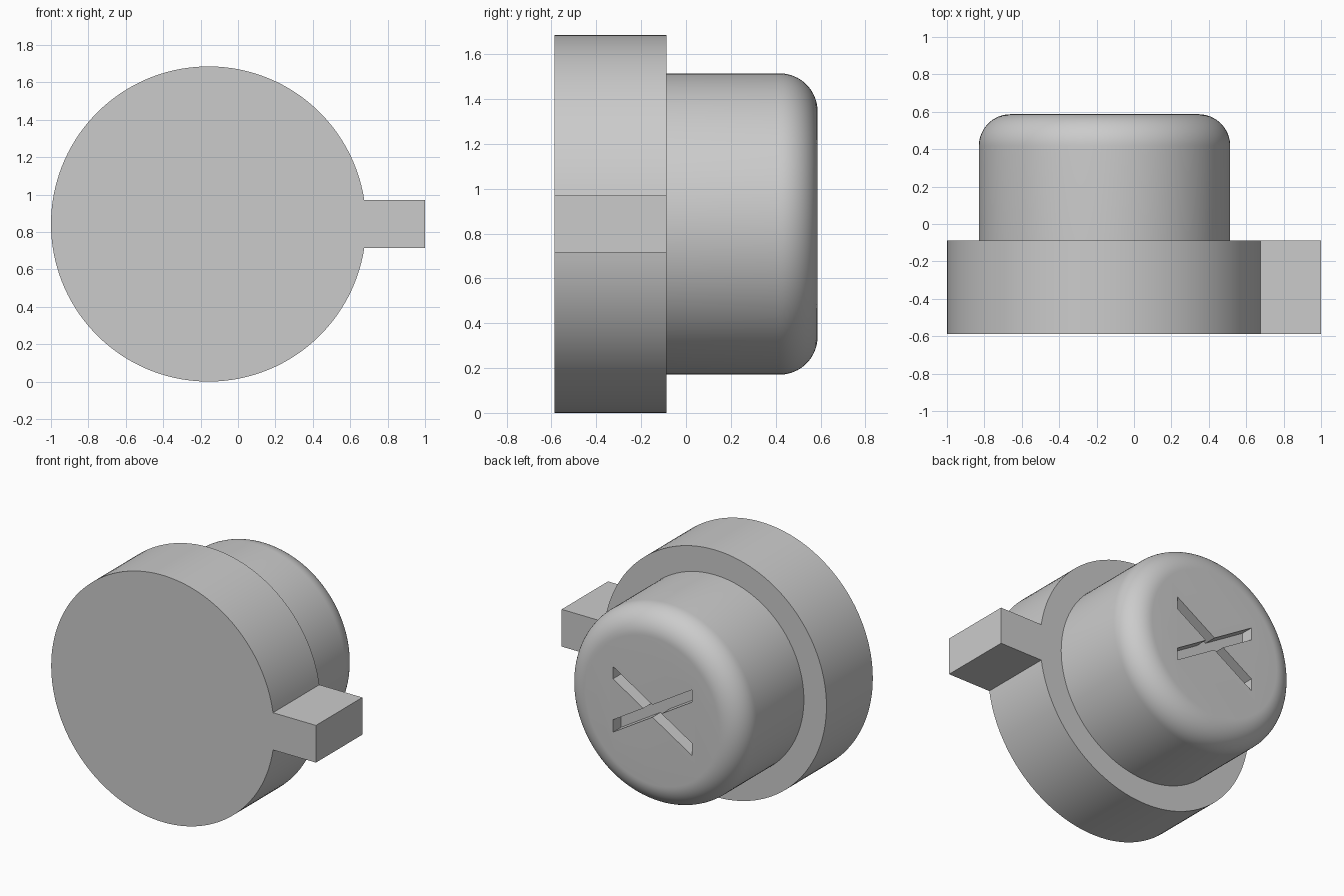
import bpy
import bmesh
import math
from mathutils import Matrix, Vector

old = bpy.data.objects.get("Cube")
if old:
    bpy.data.objects.remove(old, do_unlink=True)

RADIUS = 0.8425
CX, CZ = RADIUS - 1, RADIUS
FRONT, STEP, BACK = -0.587, -0.087, 0.587
CAP_RADIUS, FILLET = 0.672, 0.17
SEGMENTS = 128

grey = bpy.data.materials.new("plain grey")
grey.use_nodes = True
grey.diffuse_color = (0.6, 0.6, 0.6, 1)
grey.node_tree.nodes["Principled BSDF"].inputs["Base Color"].default_value = grey.diffuse_color


def finish(bm, name):
    """Turn a bmesh into a named grey object."""
    bmesh.ops.recalc_face_normals(bm, faces=bm.faces)
    mesh = bpy.data.meshes.new(name)
    bm.to_mesh(mesh)
    bm.free()
    mesh.materials.append(grey)
    obj = bpy.data.objects.new(name, mesh)
    bpy.context.collection.objects.link(obj)
    return obj


def prism(name, outline, y0, y1):
    """Extrude an outline, given around the main axis, along y."""
    bm = bmesh.new()
    face = bm.faces.new([bm.verts.new((CX + x, y0, CZ + z)) for x, z in outline])
    out = bmesh.ops.extrude_face_region(bm, geom=[face])
    verts = [v for v in out["geom"] if isinstance(v, bmesh.types.BMVert)]
    bmesh.ops.translate(bm, verts=verts, vec=(0, y1 - y0, 0))
    return finish(bm, name)


def select_only(obj):
    bpy.ops.object.select_all(action="DESELECT")
    obj.select_set(True)
    bpy.context.view_layer.objects.active = obj


# Flange disc and side tab as one outline
tab_half = 0.127
start = math.asin(tab_half / RADIUS)
sweep = 2 * math.pi - 2 * start
outline = [(RADIUS * math.cos(start + sweep * i / SEGMENTS),
            RADIUS * math.sin(start + sweep * i / SEGMENTS))
           for i in range(SEGMENTS + 1)]
outline += [(1 - CX, -tab_half), (1 - CX, tab_half)]
flange = prism("flange_with_tab", outline, FRONT, STEP)

# Rounded cap, turned around the main axis
profile = [(CAP_RADIUS, STEP)]
for i in range(17):
    a = math.pi / 2 * i / 16
    profile.append((CAP_RADIUS - FILLET + FILLET * math.cos(a),
                    BACK - FILLET + FILLET * math.sin(a)))
bm = bmesh.new()
verts = [bm.verts.new((CX + r, y, CZ)) for r, y in profile]
edges = [bm.edges.new(pair) for pair in zip(verts, verts[1:])]
bmesh.ops.spin(bm, geom=verts + edges, cent=Vector((CX, 0, CZ)), axis=(0, 1, 0),
               angle=2 * math.pi, steps=SEGMENTS)
bmesh.ops.remove_doubles(bm, verts=bm.verts, dist=0.0001)
bmesh.ops.holes_fill(bm, edges=[e for e in bm.edges if e.is_boundary], sides=0)
cap = finish(bm, "rounded_cap")

# Crossed slots with upright ends, cut into the back of the cap
half_x, half_z, half_width, depth = 0.298, 0.182, 0.042, 0.087
for name, side in (("rising_slot", 1), ("falling_slot", -1)):
    z = half_z * side
    slot = prism(name, [(-half_x, -z - half_width), (half_x, z - half_width),
                        (half_x, z + half_width), (-half_x, -z + half_width)],
                 BACK - depth, BACK + depth)
    slot.hide_render = True
    cut = cap.modifiers.new(name, "BOOLEAN")
    cut.operation = "DIFFERENCE"
    cut.solver = "EXACT"
    cut.object = slot
    select_only(cap)
    bpy.ops.object.modifier_apply(modifier=cut.name)
    bpy.data.objects.remove(slot, do_unlink=True)

# Smooth round walls, sharp rims
for obj in (flange, cap):
    select_only(obj)
    bpy.ops.object.shade_smooth_by_angle(angle=math.radians(30))
